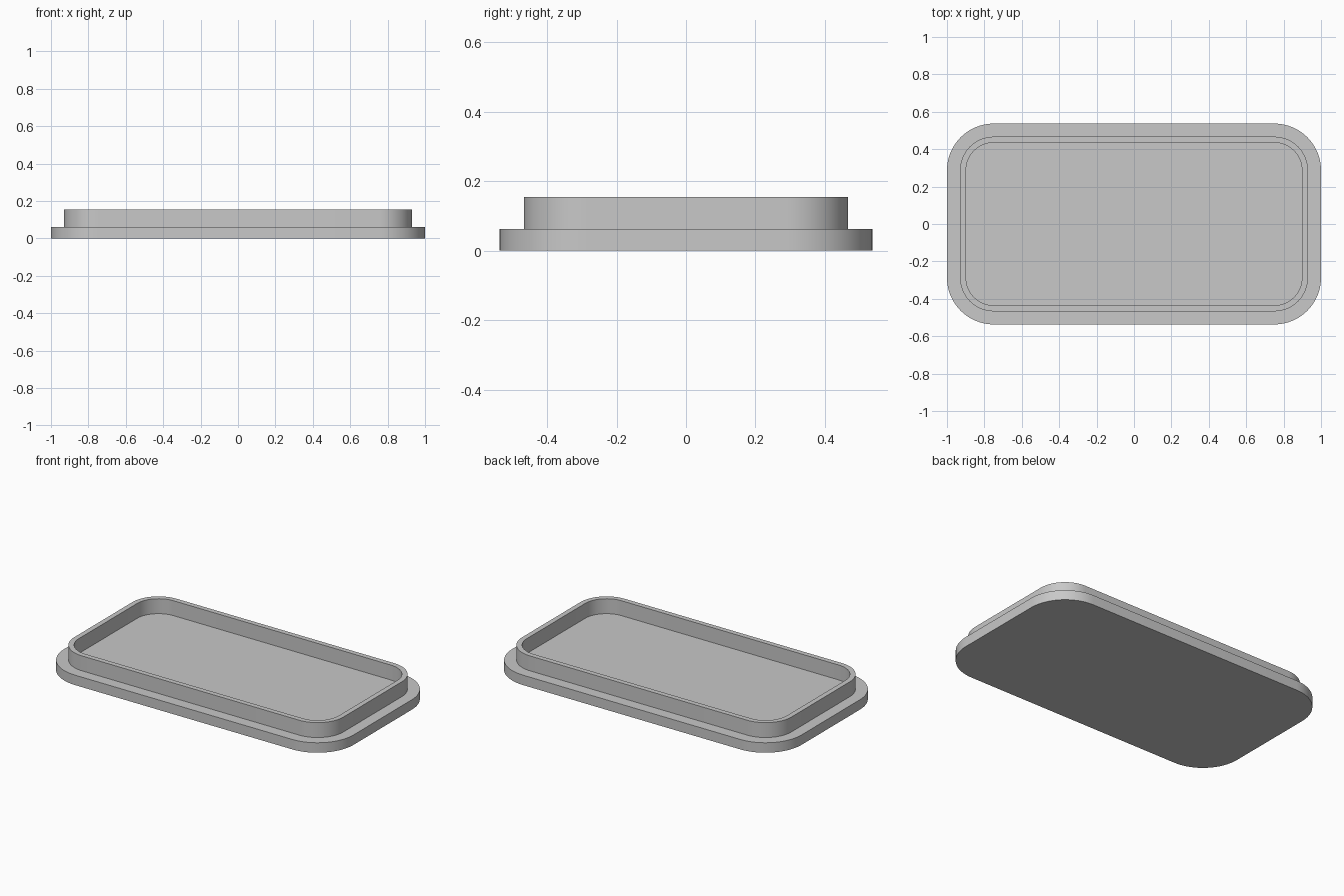
import bpy
import bmesh
from math import sin, cos, pi, radians

cube = bpy.data.objects.get("Cube")
if cube:
    bpy.data.objects.remove(cube, do_unlink=True)

HALF_X, HALF_Y, CORNER = 1.0, 0.537, 0.25
PLATE_TOP, RIM_TOP = 0.062, 0.155
RIM_OUTER, RIM_INNER = 0.07, 0.102    # insets from the plate edge
STEPS = 16                            # segments per rounded corner

grey = bpy.data.materials.new("plain grey")
grey.use_nodes = True
colour = (0.58, 0.58, 0.58, 1)
grey.diffuse_color = colour
grey.node_tree.nodes["Principled BSDF"].inputs["Base Color"].default_value = colour


def rounded_loop(bm, inset, z):
    """Ring of vertices around a rounded rectangle, counter-clockwise."""
    r = CORNER - inset
    cx, cy = HALF_X - CORNER, HALF_Y - CORNER
    ring = []
    for q, (sx, sy) in enumerate([(1, 1), (-1, 1), (-1, -1), (1, -1)]):
        for i in range(STEPS + 1):
            a = (q + i / STEPS) * pi / 2
            ring.append(bm.verts.new((sx * cx + r * cos(a), sy * cy + r * sin(a), z)))
    return ring


# Lid: plate edge, ledge, raised rim and recessed floor as one closed skin
profile = [(0, 0), (0, PLATE_TOP), (RIM_OUTER, PLATE_TOP),
           (RIM_OUTER, RIM_TOP), (RIM_INNER, RIM_TOP), (RIM_INNER, PLATE_TOP)]
bm = bmesh.new()
loops = [rounded_loop(bm, inset, z) for inset, z in profile]
for low, high in zip(loops, loops[1:]):
    for i in range(len(low)):
        j = (i + 1) % len(low)
        bm.faces.new((low[i], low[j], high[j], high[i]))
bm.faces.new(loops[0][::-1])    # underside
bm.faces.new(loops[-1])         # recessed floor

mesh = bpy.data.meshes.new("rimmed_lid")
bm.to_mesh(mesh)
bm.free()
mesh.materials.append(grey)
lid = bpy.data.objects.new("rimmed_lid", mesh)
bpy.context.collection.objects.link(lid)

# Smooth the corners, keep the rims sharp
bpy.ops.object.select_all(action="DESELECT")
lid.select_set(True)
bpy.context.view_layer.objects.active = lid
bpy.ops.object.shade_smooth_by_angle(angle=radians(30))
